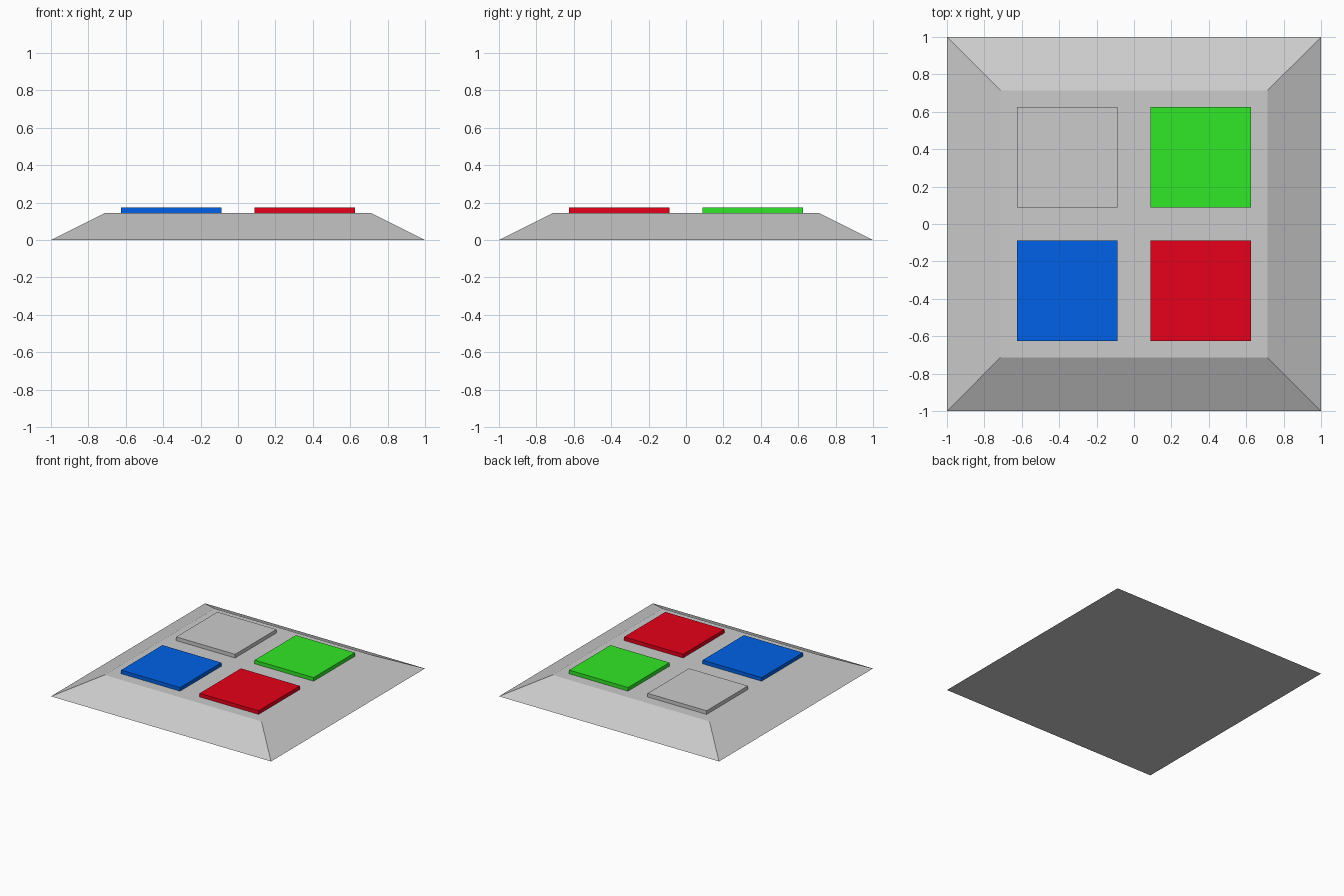
import bpy, bmesh

if "Cube" in bpy.data.objects:
    bpy.data.objects.remove(bpy.data.objects["Cube"])

BASE, TOP, H = 1.0, 0.714, 0.143        # half widths and height of the plinth
TILE, OFFSET, THICK = 0.536, 0.357, 0.03


def block(name, center, bottom, top, z0, z1, color=None):
    """Square block with separate bottom and top half widths."""
    bm = bmesh.new()
    bmesh.ops.create_cube(bm, size=2)
    for v in bm.verts:
        half, z = (top, z1) if v.co.z > 0 else (bottom, z0)
        v.co = (v.co.x * half, v.co.y * half, z)
    mesh = bpy.data.meshes.new(name)
    bm.to_mesh(mesh)
    bm.free()
    obj = bpy.data.objects.new(name, mesh)
    obj.location = (*center, 0)
    bpy.context.collection.objects.link(obj)
    if color:
        mat = bpy.data.materials.new(name + "_color")
        mat.diffuse_color = (*color, 1)
        mat.use_nodes = True
        mat.node_tree.nodes["Principled BSDF"].inputs["Base Color"].default_value = mat.diffuse_color
        mesh.materials.append(mat)
    return obj


# Sloped square plinth
block("plinth", (0, 0), BASE, TOP, 0, H)

# Four raised square tiles
tiles = {
    "grey_tile": (-1, 1, None),
    "green_tile": (1, 1, (0.03, 0.8, 0.02)),
    "blue_tile": (-1, -1, (0.0, 0.12, 0.8)),
    "red_tile": (1, -1, (0.8, 0.0, 0.01)),
}
for name, (sx, sy, color) in tiles.items():
    block(name, (sx * OFFSET, sy * OFFSET), TILE / 2, TILE / 2, H, H + THICK, color)
